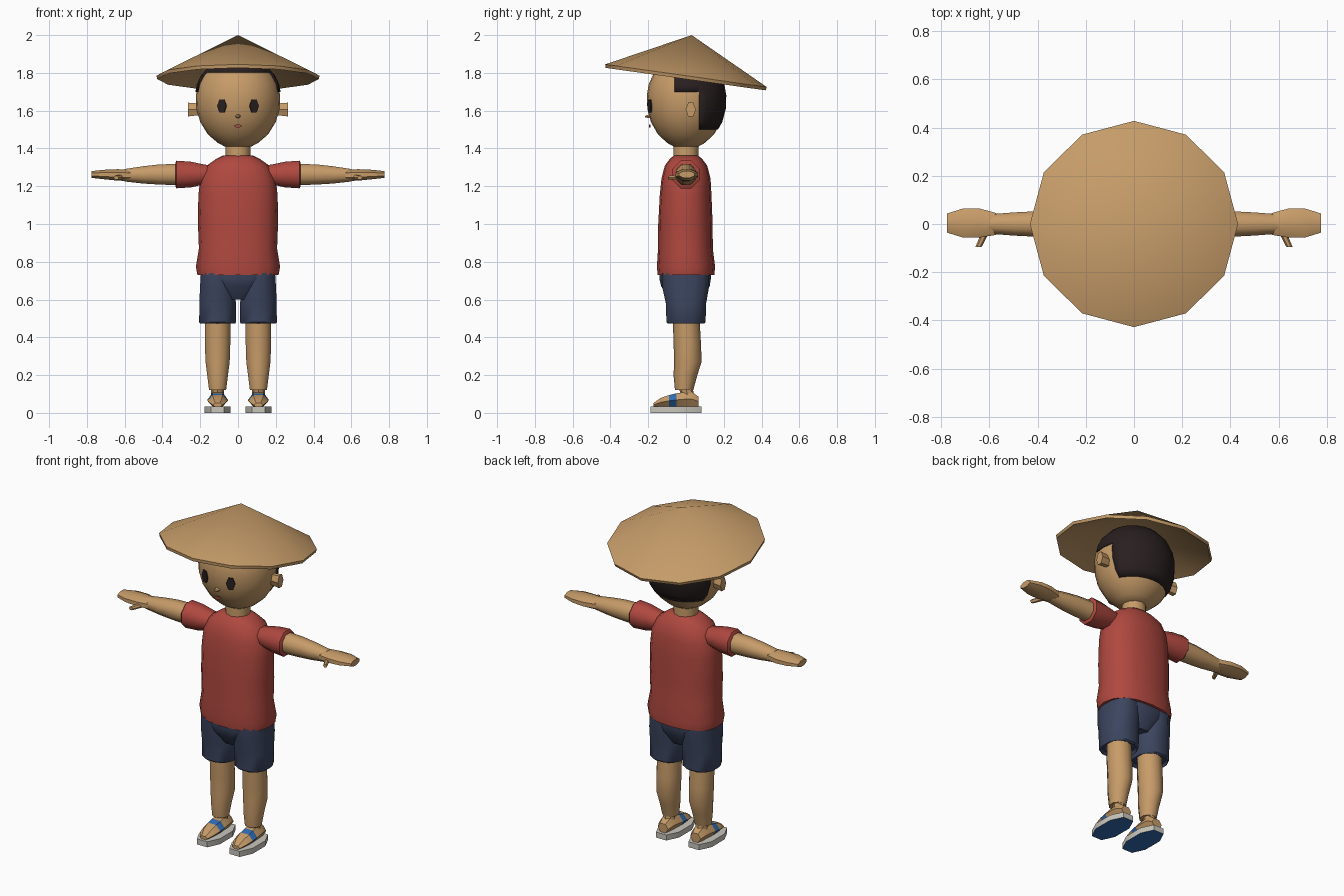
import bpy, bmesh, math
from mathutils import Vector, Matrix

if "Cube" in bpy.data.objects:
    bpy.data.objects.remove(bpy.data.objects["Cube"])


def material(name, rgb):
    m = bpy.data.materials.new(name)
    m.use_nodes = True
    m.diffuse_color = (*rgb, 1)
    m.node_tree.nodes["Principled BSDF"].inputs["Base Color"].default_value = (*rgb, 1)
    return m


SKIN = material("skin tan", (0.57, 0.33, 0.14))
STRAW = material("straw", (0.56, 0.33, 0.14))
RED = material("shirt red", (0.43, 0.065, 0.05))
NAVY = material("shorts navy", (0.045, 0.06, 0.115))
DARK = material("hair black", (0.022, 0.014, 0.014))
GREY = material("sole grey", (0.58, 0.56, 0.5))
BLUE = material("strap blue", (0.03, 0.15, 0.45))
LIP = material("lip red", (0.38, 0.08, 0.06))

# axis -> directions of ring width, ring depth
FRAMES = {"X": ("Y", "Z"), "Y": ("X", "Z"), "Z": ("X", "Y")}
UNIT = {"X": Vector((1, 0, 0)), "Y": Vector((0, 1, 0)), "Z": Vector((0, 0, 1))}


def finish(bm, name, mats, angle=35):
    bmesh.ops.recalc_face_normals(bm, faces=bm.faces)
    me = bpy.data.meshes.new(name)
    bm.to_mesh(me)
    bm.free()
    for m in mats:
        me.materials.append(m)
    ob = bpy.data.objects.new(name, me)
    bpy.context.collection.objects.link(ob)
    bpy.ops.object.select_all(action="DESELECT")
    ob.select_set(True)
    bpy.context.view_layer.objects.active = ob
    bpy.ops.object.shade_smooth_by_angle(angle=math.radians(angle))
    return ob


def loft_mesh(rings, sides, axis="Z", half=False, power=1.0, at=(0, 0, 0), turn=None):
    """Rings are (position on axis, width offset, depth offset, width radius, depth radius)."""
    u, v = (UNIT[k] for k in FRAMES[axis])
    grow = 1 / math.cos(math.pi / sides) if half else 1
    bm = bmesh.new()
    loops = []
    for t, cu, cv, ru, rv in rings:
        loop = []
        for i in range(sides):
            a = 2 * math.pi * (i + 0.5 * half) / sides
            c, s = math.cos(a), math.sin(a)
            c = math.copysign(abs(c) ** power, c) * grow
            s = math.copysign(abs(s) ** power, s) * grow
            loop.append(bm.verts.new(UNIT[axis] * t + u * (cu + ru * c) + v * (cv + rv * s)))
        loops.append(loop)
    for a, b in zip(loops, loops[1:]):
        for i in range(sides):
            j = (i + 1) % sides
            bm.faces.new((a[i], a[j], b[j], b[i]))
    bm.faces.new(loops[0])
    bm.faces.new(loops[-1])
    if turn:
        bmesh.ops.rotate(bm, verts=bm.verts, matrix=turn)
    bmesh.ops.translate(bm, verts=bm.verts, vec=at)
    return bm


def loft(name, mat, rings, sides, angle=35, **kw):
    return finish(loft_mesh(rings, sides, **kw), name, [mat], angle)


# Straw hat: hollow twelve-sided cone, tipped back
bm = bmesh.new()
rim, lip = [], []
for i in range(12):
    d = Vector((math.cos(i * math.pi / 6), math.sin(i * math.pi / 6), 0)) * 0.432
    rim.append(bm.verts.new(d))
    lip.append(bm.verts.new(d * 0.99 - Vector((0, 0, 0.018))))
tip = bm.verts.new((0, 0, 0.217))
inner = bm.verts.new((0, 0, 0.185))
for i in range(12):
    j = (i + 1) % 12
    bm.faces.new((rim[i], rim[j], tip))
    bm.faces.new((lip[j], lip[i], inner))
    bm.faces.new((rim[j], rim[i], lip[i], lip[j]))
hat = finish(bm, "straw_hat", [STRAW])
hat.location = (0, 0, 1.785)
hat.rotation_euler.x = math.radians(-8)

# Head, and a thin hair shell cut out of the same shape
PROFILE = [(1.41, .07), (1.43, .108), (1.475, .16), (1.54, .2), (1.61, .22), (1.68, .223),
           (1.74, .212), (1.79, .188), (1.84, .14), (1.87, .07)]


def head_rings(puff):
    return [(z, 0, 0, r + puff, r * 0.93 + puff) for z, r in PROFILE]


loft("head", SKIN, head_rings(0), 24, angle=60)
bm = loft_mesh(head_rings(0.006), 24)
for co, no in (((0, 0, 1.5), "Z"), ((0, 0, 1.7), "Z"), ((0, 0, 1.805), "Z"),
               ((0, 0.07, 0), "Y"), ((0, -0.06, 0), "Y")):
    geom = bm.verts[:] + bm.edges[:] + bm.faces[:]
    bmesh.ops.bisect_plane(bm, geom=geom, plane_co=co, plane_no=UNIT[no])


def hairy(p):
    return p.z > 1.805 or (p.z > 1.5 and p.y > 0.07) or (p.z > 1.7 and p.y > -0.06)


bald = [f for f in bm.faces if not hairy(f.calc_center_median())]
bmesh.ops.delete(bm, geom=bald, context="FACES")
hair = finish(bm, "hair", [DARK], 60)
shell = hair.modifiers.new("thickness", "SOLIDIFY")
shell.thickness = 0.007
shell.offset = -1

# Neck, nose, mouth
loft("neck", SKIN, [(1.33, 0, 0, .068, .068), (1.44, 0, 0, .066, .066)], 12)
loft("nose", SKIN, [(-.217, 0, 1.568, .007, .005), (-.19, 0, 1.572, .016, .013)], 6, axis="Y")
loft("mouth", LIP, [(-.197, 0, 1.519, .022, .008), (-.188, 0, 1.519, .022, .008)], 6, axis="Y")

# Shirt
loft("shirt", RED, [(.73, 0, 0, .215, .15), (.775, 0, 0, .223, .154), (.87, 0, -.003, .207, .145),
                    (1.0, 0, -.003, .212, .144), (1.15, 0, -.002, .21, .137),
                    (1.24, 0, 0, .2, .13), (1.31, 0, 0, .165, .112),
                    (1.345, 0, 0, .115, .085), (1.362, 0, 0, .08, .065)],
     16, angle=50, power=0.85)

# Shorts seat
loft("shorts_seat", NAVY, [(.6, 0, 0, .07, .085), (.67, 0, -.003, .15, .128),
                           (.71, 0, -.005, .196, .136), (.78, 0, -.003, .195, .135)],
     12, angle=40, half=True, power=0.9)

for side, s in (("left", 1), ("right", -1)):
    # Face details
    loft(side + "_eye", DARK, [(-.0045, 0, 0, .026, .04), (.0045, 0, 0, .026, .04)], 6, axis="Y",
         turn=Matrix.Rotation(s * math.radians(21), 3, "Z"), at=(s * .085, -.191, 1.625))
    loft(side + "_ear", SKIN, [(s * .2, .022, 1.607, .022, .035), (s * .265, .025, 1.606, .027, .042)],
         6, axis="X")

    # Arm and sleeve
    loft(side + "_sleeve", RED, [(s * .13, 0, 1.262, .05, .045), (s * .19, 0, 1.262, .06, .055),
                                 (s * .25, 0, 1.262, .068, .068), (s * .325, 0, 1.262, .072, .073),
                                 (s * .332, 0, 1.262, .064, .064)],
         8, axis="X", half=True, angle=50)
    loft(side + "_arm", SKIN, [(s * .3, 0, 1.262, .054, .057), (s * .42, 0, 1.262, .052, .053),
                               (s * .5, 0, 1.26, .048, .046), (s * .6, 0, 1.258, .04, .033)],
         8, axis="X", half=True, angle=50)
    loft(side + "_hand", SKIN, [(s * .57, 0, 1.258, .045, .031), (s * .64, .004, 1.26, .06, .03),
                                (s * .71, .004, 1.262, .06, .025), (s * .775, .004, 1.262, .04, .018)],
         8, axis="X", half=True, angle=40)
    loft(side + "_thumb", SKIN, [(-.095, s * .645, 1.245, .013, .011),
                                 (-.03, s * .615, 1.25, .016, .014)], 6, axis="Y")

    # Shorts leg and bare leg
    x = s * .108
    loft(side + "_shorts_leg", NAVY, [(.49, x, 0, .085, .085), (.472, x, 0, .092, .095),
                                      (.48, x, 0, .097, .103), (.58, x, 0, .096, .106),
                                      (.66, x, -.002, .093, .122), (.74, x, -.002, .088, .125)],
         12, angle=40, half=True, power=0.85)
    loft(side + "_leg", SKIN, [(.12, x, -.01, .045, .046), (.2, x, -.003, .055, .06),
                               (.27, x, .01, .064, .069), (.36, x, .007, .067, .069),
                               (.52, x, 0, .067, .067)],
         10, angle=50, half=True)
    loft(side + "_ankle", SKIN, [(.07, x, .015, .034, .034), (.125, x, .0, .034, .036)], 8)

    # Foot, with the sandal strap as a coloured band across the top
    bm = loft_mesh([(-.172, x, .042, .025, .012), (-.135, x, .056, .045, .026),
                    (-.09, x, .064, .054, .035), (-.05, x, .069, .055, .04),
                    (0, x, .073, .05, .044), (.035, x, .072, .046, .043),
                    (.065, x, .06, .034, .03)], 6, axis="Y")
    for f in bm.faces:
        if -.09 < f.calc_center_median().y < -.05:
            f.material_index = 1
    finish(bm, side + "_foot", [SKIN, BLUE], 30)

    # Sandal sole, blue underneath
    bm = loft_mesh([(0, x, -.053, .068, .133), (.033, x, -.053, .068, .133)], 8, half=True, power=0.9)
    for v in bm.verts:
        if abs(v.co.y + .053) > .1:
            v.co.x = x + (v.co.x - x) * 1.1
    bm.normal_update()
    for f in bm.faces:
        if abs(f.normal.z) > 0.9 and f.calc_center_median().z < .01:
            f.material_index = 1
    finish(bm, side + "_sole", [GREY, BLUE], 30)
